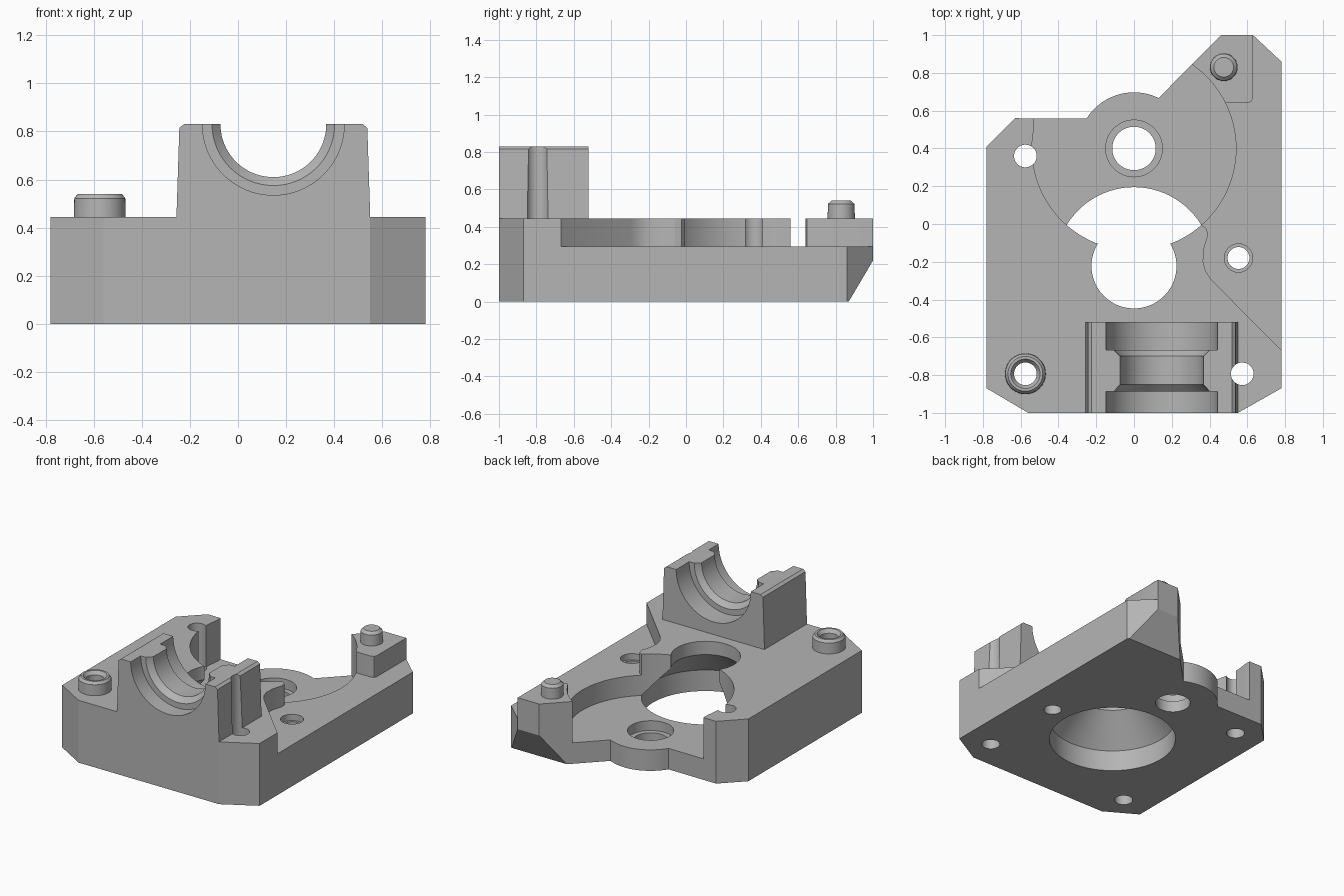
import bpy, bmesh, math
from mathutils import Matrix, Vector

old = bpy.data.objects.get("Cube")
if old:
    bpy.data.objects.remove(old, do_unlink=True)

grey = bpy.data.materials.new("plain grey")
grey.use_nodes = True
colour = (0.46, 0.46, 0.46, 1)
grey.diffuse_color = colour
grey.node_tree.nodes["Principled BSDF"].inputs["Base Color"].default_value = colour


def loft(name, rings, matrix=Matrix()):
    """Solid through a stack of rings with equal point counts."""
    bm = bmesh.new()
    loops = [[bm.verts.new(matrix @ Vector(p)) for p in ring] for ring in rings]
    n = len(loops[0])
    for a, b in zip(loops, loops[1:]):
        for i in range(n):
            j = (i + 1) % n
            bm.faces.new((a[i], a[j], b[j], b[i]))
    bm.faces.new(loops[0][::-1])
    bm.faces.new(loops[-1])
    bmesh.ops.recalc_face_normals(bm, faces=bm.faces[:])
    mesh = bpy.data.meshes.new(name)
    bm.to_mesh(mesh)
    bm.free()
    mesh.materials.append(grey)
    obj = bpy.data.objects.new(name, mesh)
    bpy.context.collection.objects.link(obj)
    return obj


def prism(name, outline, z0, z1, matrix=Matrix()):
    return loft(name, [[(x, y, z) for x, y in outline] for z in (z0, z1)], matrix)


def turned(name, profile, matrix=Matrix(), n=64):
    """Round solid from (radius, height) pairs."""
    ang = [math.tau * i / n for i in range(n)]
    return loft(name, [[(r * math.cos(a), r * math.sin(a), z) for a in ang]
                       for r, z in profile], matrix)


def at(x, y, z=0):
    return Matrix.Translation((x, y, z))


def cut(target, cutter, op='DIFFERENCE'):
    mod = target.modifiers.new("cut", 'BOOLEAN')
    mod.operation, mod.solver, mod.object = op, 'EXACT', cutter
    bpy.context.view_layer.objects.active = target
    bpy.ops.object.modifier_apply(modifier=mod.name)
    bpy.data.objects.remove(cutter, do_unlink=True)


DECK, LEDGE, FLOOR = 0.445, 0.295, 0.15

# Base plate with a rounded ear at the back
ear = [(0.297 * math.cos(math.radians(a)), 0.4 + 0.297 * math.sin(math.radians(a)))
       for a in range(64, 149, 4)]
outline = [(-0.56, -1), (0.55, -1), (0.78, -0.87), (0.78, 0.86), (0.63, 1), (0.46, 1)]
outline += ear + [(-0.63, 0.56), (-0.78, 0.41), (-0.78, -0.87)]
base = prism("base", outline, 0, DECK)

# Lower ledge along the right side, leaving the back corner post
ledge = [(0.9, -0.79), (0.41, -0.295), (0.38, -0.25), (0.366, -0.2), (0.37, -0.13),
         (0.392, -0.06), (0.385, -0.025), (0.35, 0), (0.3, 0.2), (0.4, 0.64),
         (0.6, 0.64), (0.622, 0.648), (0.63, 0.67), (0.63, 1.1), (0.9, 1.1)]
cut(base, prism("ledge_cutter", ledge, LEDGE, 0.6))

# Round pocket with its corner extension
cut(base, turned("pocket_cutter", [(0.54, FLOOR), (0.54, 0.6)], at(0, 0.4), 96))
corner = [(-0.54, 0.38), (0, 0.38), (0, 0.7), (-0.525, 0.7), (-0.53, 0.5)]
cut(base, prism("pocket_corner_cutter", corner, FLOOR, 0.6))

# Large opening: wide below, tapering to a narrow bore
cut(base, turned("opening_cutter", [(0.417, -0.1), (0.417, FLOOR), (0.225, 0.35),
                                    (0.225, 0.6)], at(0, -0.222), 96))

# Counterbored holes
cut(base, turned("ear_hole_cutter", [(0.115, -0.1), (0.115, 0.08), (0.15, 0.08),
                                     (0.15, 0.25)], at(0, 0.4)))
cut(base, turned("ledge_hole_cutter", [(0.058, -0.1), (0.058, 0.25), (0.075, 0.25),
                                       (0.075, 0.4)], at(0.553, -0.18), 48))
cut(base, turned("corner_hole_cutter", [(0.06, -0.1), (0.06, 0.6)], at(-0.575, 0.36), 48))

# Sloped underside at the back corner
to_side = Matrix(((0, 0, 1, 0), (1, 0, 0, 0), (0, 1, 0, 0), (0, 0, 0, 1)))
slope = [(0.87, 0), (1.059, 0.32), (1.2, 0.32), (1.2, -0.1), (0.811, -0.1)]
cut(base, prism("slope_cutter", slope, -1, 1, to_side))

# Bearing block with tapered sides and chamfered top edges
MID, TOP = 0.147, 0.83
half = [(0.403, DECK), (0.391, 0.815), (0.372, TOP)]
profile = [(MID + x, z) for x, z in half] + [(MID - x, z) for x, z in half[::-1]]
to_front = Matrix(((1, 0, 0, 0), (0, 0, 1, 0), (0, 1, 0, 0), (0, 0, 0, 1)))
block = prism("bearing_block", profile, -1, -0.52, to_front)

# Stepped half-round saddle
saddle = [(0.295, -1.1), (0.295, -0.887), (0.255, -0.887), (0.22, -0.85), (0.22, -0.7),
          (0.255, -0.667), (0.295, -0.667), (0.295, -0.4)]
cut(block, turned("saddle_cutter", saddle, at(MID, 0, TOP) @ to_front, 96))

# Front screw hole, running up the side of the bearing block
for part in (base, block):
    cut(part, turned("screw_cutter", [(0.06, -0.1), (0.06, 1)], at(0.573, -0.793), 48))

# Hollow locating collar with its hole through the base
collar = turned("locating_collar", [(0.108, DECK), (0.106, 0.522), (0.092, 0.54)],
                at(-0.575, -0.793))
bore = [(0.06, -0.1), (0.06, 0.515), (0.085, 0.55), (0.085, 0.6)]
for part in (base, collar):
    cut(part, turned("collar_bore_cutter", bore, at(-0.575, -0.793), 48))

# Solid locating pin on the corner post
pin = turned("locating_pin", [(0.073, DECK), (0.071, 0.522), (0.052, 0.54)],
             at(0.475, 0.83))

# Smooth the curved walls, keep edges sharp
bpy.ops.object.select_all(action='DESELECT')
for part in (base, block, collar, pin):
    part.select_set(True)
bpy.context.view_layer.objects.active = base
bpy.ops.object.shade_smooth_by_angle(angle=math.radians(25))
